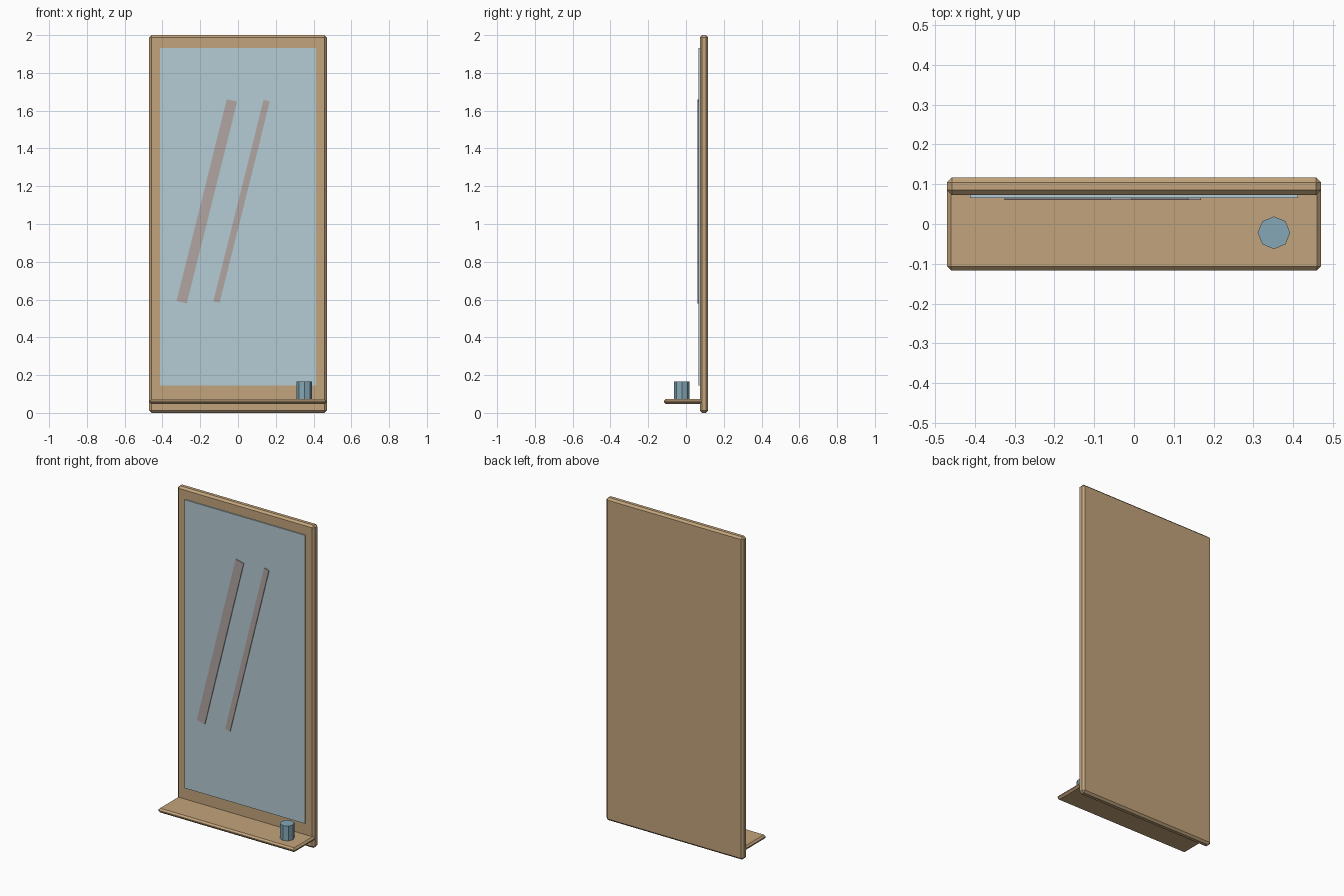
import bpy
from math import radians

if "Cube" in bpy.data.objects:
    bpy.data.objects.remove(bpy.data.objects["Cube"])


def material(name, rgb):
    mat = bpy.data.materials.new(name)
    mat.diffuse_color = (*rgb, 1)
    mat.use_nodes = True
    mat.node_tree.nodes["Principled BSDF"].inputs["Base Color"].default_value = mat.diffuse_color
    return mat


wood = material("wood", (0.54, 0.37, 0.2))
glass = material("mirror_glass", (0.46, 0.6, 0.66))
glint = material("glint", (0.44, 0.38, 0.36))
blue = material("blue_cup", (0.23, 0.39, 0.47))


def box(name, low, high, mat, bevel=0, tilt=0):
    """Box spanning two corners, optionally chamfered and tilted about y."""
    centre = [(a + b) / 2 for a, b in zip(low, high)]
    bpy.ops.mesh.primitive_cube_add(size=1, location=centre)
    ob = bpy.context.object
    ob.name = name
    ob.scale = [b - a for a, b in zip(low, high)]
    bpy.ops.object.transform_apply(location=False, rotation=False, scale=True)
    ob.rotation_euler.y = tilt
    ob.data.materials.append(mat)
    if bevel:
        mod = ob.modifiers.new("chamfer", 'BEVEL')
        mod.width = bevel
        mod.segments = 1
    return ob


# Wooden backing panel that shows as the frame
box("back_panel", (-0.47, 0.073, 0), (0.47, 0.117, 2), wood, 0.012)

# Shelf running through the foot of the panel
box("shelf", (-0.47, -0.117, 0.048), (0.47, 0.112, 0.074), wood, 0.01)

# Mirror glass
box("mirror", (-0.412, 0.066, 0.145), (0.412, 0.08, 1.932), glass)

# Slanted reflection streaks: centre x and width
for name, x, width in (("wide_streak", -0.165, 0.056), ("narrow_streak", 0.019, 0.034)):
    box(name, (x - width / 2, 0.061, 0.57), (x + width / 2, 0.068, 1.67),
        glint, tilt=radians(14))

# Eight-sided cup on the shelf
bpy.ops.mesh.primitive_cylinder_add(vertices=8, radius=0.041, depth=0.096,
                                    location=(0.352, -0.022, 0.118))
cup = bpy.context.object
cup.name = "cup"
cup.data.materials.append(blue)
